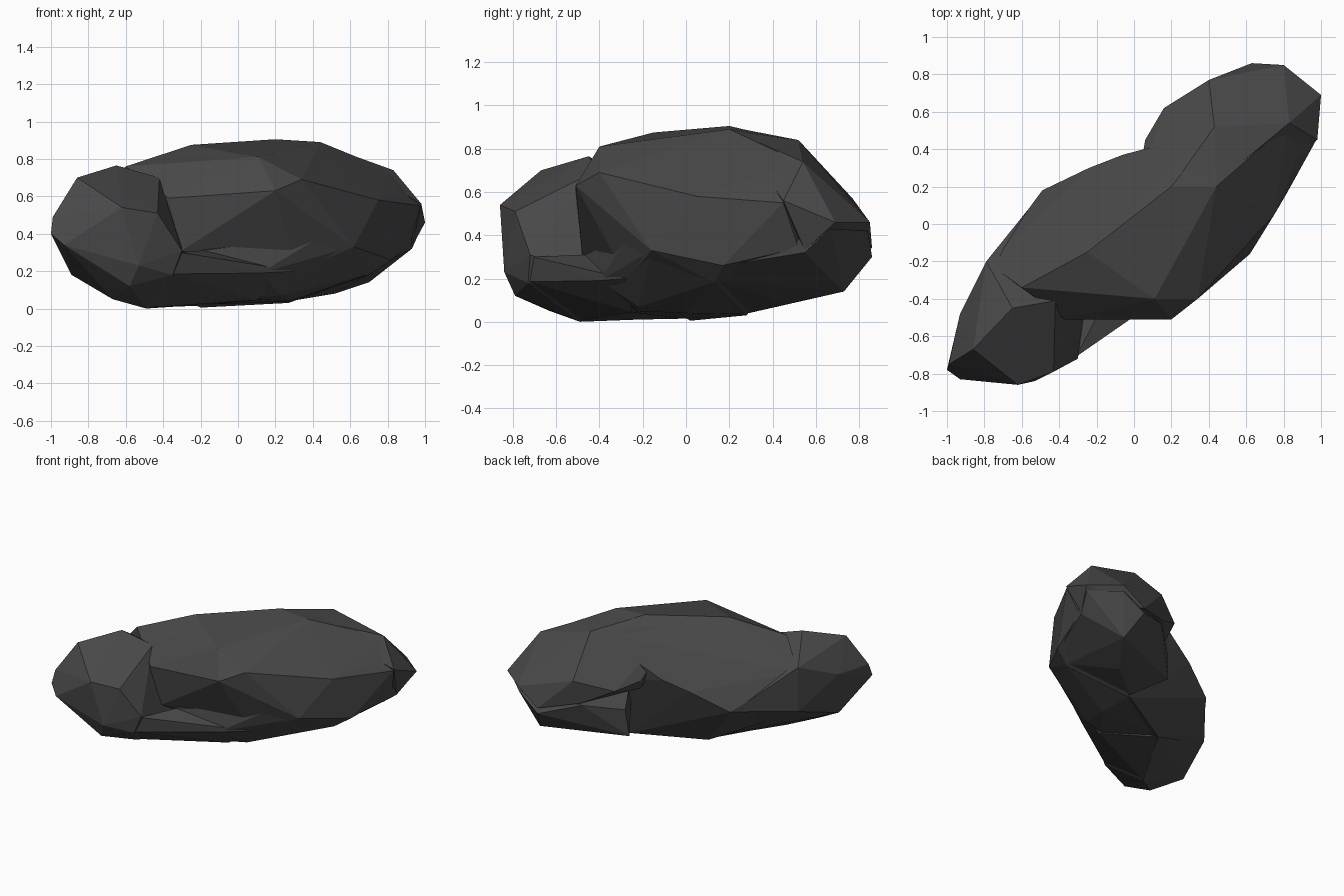
import bpy, bmesh

# one dark grey stone colour
stone = bpy.data.materials.new("dark_stone")
stone.diffuse_color = (0.065, 0.065, 0.065, 1)


def boulder(name, corners):
    """Flat-faced stone lump wrapped around its corner points."""
    bm = bmesh.new()
    for c in corners:
        bm.verts.new(c)
    bmesh.ops.convex_hull(bm, input=bm.verts)
    loose = [v for v in bm.verts if not v.link_faces]
    bmesh.ops.delete(bm, geom=loose, context='VERTS')
    bmesh.ops.recalc_face_normals(bm, faces=bm.faces)
    me = bpy.data.meshes.new(name)
    bm.to_mesh(me)
    bm.free()
    me.materials.append(stone)
    ob = bpy.data.objects.new(name, me)
    bpy.context.collection.objects.link(ob)
    return ob


# broad middle of the rock, running on into the high end
rock = boulder("rock", [
    (-.37, -.51, .59), (-.30, -.48, .31), (.20, -.51, .63), (.11, -.40, .81),
    (.34, -.40, .69), (-.41, -.40, .70), (-.25, -.15, .875), (.20, .20, .905),
    (.44, .20, .89), (.46, -.27, .40), (.62, -.16, .33), (.75, .05, .58),
    (.70, .13, .18), (.31, -.27, .20), (-.60, -.34, .76), (-.78, -.21, .58),
    (-.78, -.22, .28), (-.49, .18, .35), (-.24, .30, .48), (-.06, .37, .55),
    (-.20, .02, .005), (.27, .28, .03), (.43, .50, .835), (.82, .53, .735),
    (.87, .35, .61), (.975, .45, .55), (.92, .52, .34), (.82, .17, .26)])

# low end towards the front left
foot = boulder("low_end", [
    (-1.0, -.78, .40), (-.99, -.75, .49), (-.93, -.48, .50), (-.93, -.83, .34),
    (-.86, -.67, .70), (-.62, -.86, .54), (-.43, -.79, .51), (-.30, -.72, .31),
    (-.35, -.73, .18), (-.53, -.84, .23), (-.58, -.79, .12), (-.89, -.54, .18),
    (-.65, -.45, .765), (-.42, -.41, .70), (-.79, -.20, .62), (-.79, -.20, .29),
    (-.49, -.49, 0), (-.67, -.63, .05), (-.50, .16, .35), (-.19, .03, .02)])

# ledge under the front overhang
ledge = boulder("ledge", [
    (-.35, -.725, .185), (-.31, -.71, .30), (-.19, -.48, .31), (.12, -.41, .19),
    (.31, -.28, .20), (-.48, -.48, .005), (.10, -.25, .045), (.0, -.2, .3),
    (-.21, .01, .015)])

# underside between the ledge and the high end
underside = boulder("underside", [
    (-.19, -.47, .31), (.45, -.27, .39), (.61, -.16, .33), (.69, .12, .18),
    (.31, -.275, .20), (.12, -.40, .19), (.23, -.22, .07), (.09, -.24, .05),
    (.28, .0, .04), (-.18, .01, .02), (.27, .27, .035), (.1, .0, .45)])

# upper shell of the high end, overhanging at the back
head = boulder("high_end", [
    (.21, .21, .90), (.43, .21, .885), (.43, .52, .84), (.83, .54, .74),
    (.98, .45, .56), (1.0, .69, .46), (.63, .86, .34), (.80, .85, .46),
    (.16, .62, .50), (.36, .73, .40), (.06, .45, .54), (.08, .42, .47),
    (.40, .77, .57), (.93, .55, .33), (.0, .1, .85)])

# lower part of the high end
heel = boulder("high_end_base", [
    (.93, .55, .32), (.98, .67, .43), (.70, .73, .14), (.52, .46, .08),
    (.63, .86, .30), (.80, .84, .42), (.12, .50, .13), (.14, .52, .33),
    (.36, .72, .38), (.28, .29, .04), (.71, .14, .19), (.81, .18, .26),
    (.3, .2, .5)])

# merge all lumps into one skin
lumps = (foot, ledge, underside, head, heel)
bpy.context.view_layer.objects.active = rock
rock.select_set(True)
for lump in lumps:
    mod = rock.modifiers.new("join_" + lump.name, 'BOOLEAN')
    mod.operation = 'UNION'
    mod.solver = 'EXACT'
    mod.object = lump
for mod in list(rock.modifiers):
    bpy.ops.object.modifier_apply(modifier=mod.name)
for lump in lumps:
    bpy.data.objects.remove(lump)
